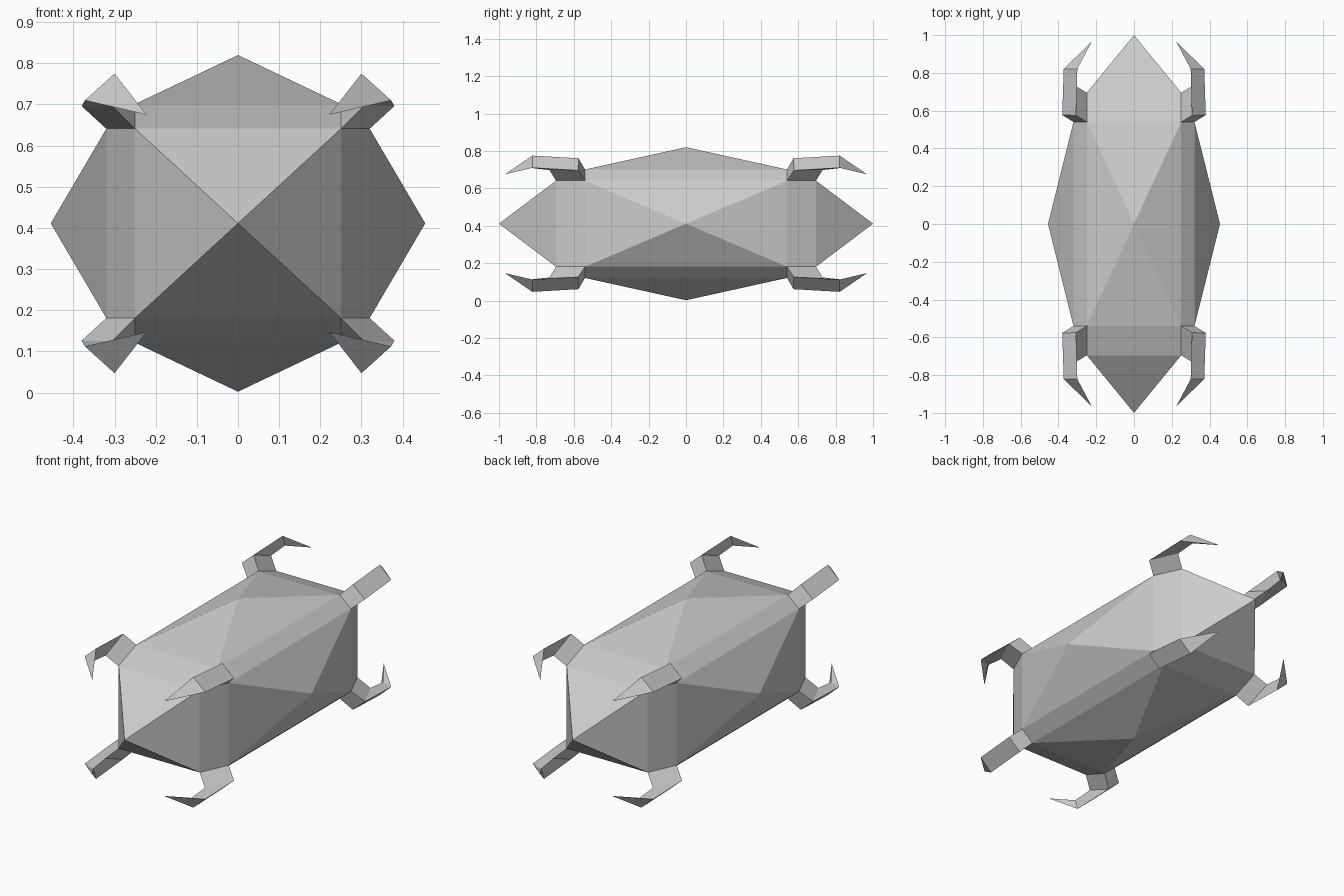
import bpy, bmesh
from itertools import product
from mathutils import Vector

if "Cube" in bpy.data.objects:
    bpy.data.objects.remove(bpy.data.objects["Cube"])

CENTRE = Vector((0, 0, 0.411))


def make_object(name, bm):
    bmesh.ops.recalc_face_normals(bm, faces=bm.faces)
    mesh = bpy.data.meshes.new(name)
    bm.to_mesh(mesh)
    bm.free()
    obj = bpy.data.objects.new(name, mesh)
    obj.location = CENTRE
    bpy.context.collection.objects.link(obj)
    return obj


# One corner of the hull: upper, end and side points of the clipped corner
corner = [Vector(p) for p in ((0.25, 0.54, 0.29), (0.25, 0.695, 0.23), (0.32, 0.54, 0.23))]
apexes = (0.455, 1.0, 0.409)

# Hull: chamfered box with a shallow pyramid on each of its six sides
bm = bmesh.new()
for signs in product((1, -1), repeat=3):
    for p in corner:
        bm.verts.new(p * Vector(signs))
for axis, size in enumerate(apexes):
    for s in (1, -1):
        v = Vector((0, 0, 0))
        v[axis] = s * size
        bm.verts.new(v)
bmesh.ops.convex_hull(bm, input=bm.verts[:])
bmesh.ops.dissolve_limit(bm, angle_limit=0.01, verts=bm.verts[:], edges=bm.edges[:])

# Open the eight clipped corners where the claws join
sockets = []
for f in bm.faces:
    c = f.calc_center_median()
    if abs(c.x) > 0.2 and abs(c.y) > 0.5 and abs(c.z) > 0.2:
        sockets.append(f)
bmesh.ops.delete(bm, geom=sockets, context='FACES')
make_object("hull", bm)

# Claw: triangular sections from the corner outwards, closing to a point
sections = [
    corner,
    [(0.307, 0.575, 0.350), (0.307, 0.73, 0.287), (0.38, 0.577, 0.285)],
    [(0.300, 0.822, 0.364), (0.303, 0.845, 0.300), (0.372, 0.820, 0.299)],
]
bm = bmesh.new()
rings = [[bm.verts.new(p) for p in ring] for ring in sections]
tip = bm.verts.new((0.222, 0.968, 0.264))
for i in range(3):
    j = (i + 1) % 3
    for a, b in zip(rings, rings[1:]):
        bm.faces.new((a[i], a[j], b[j], b[i]))
    bm.faces.new((rings[-1][i], rings[-1][j], tip))
claws = make_object("corner_claws", bm)
mirror = claws.modifiers.new("mirror", 'MIRROR')
mirror.use_axis = (True, True, True)
mirror.use_mirror_merge = False
